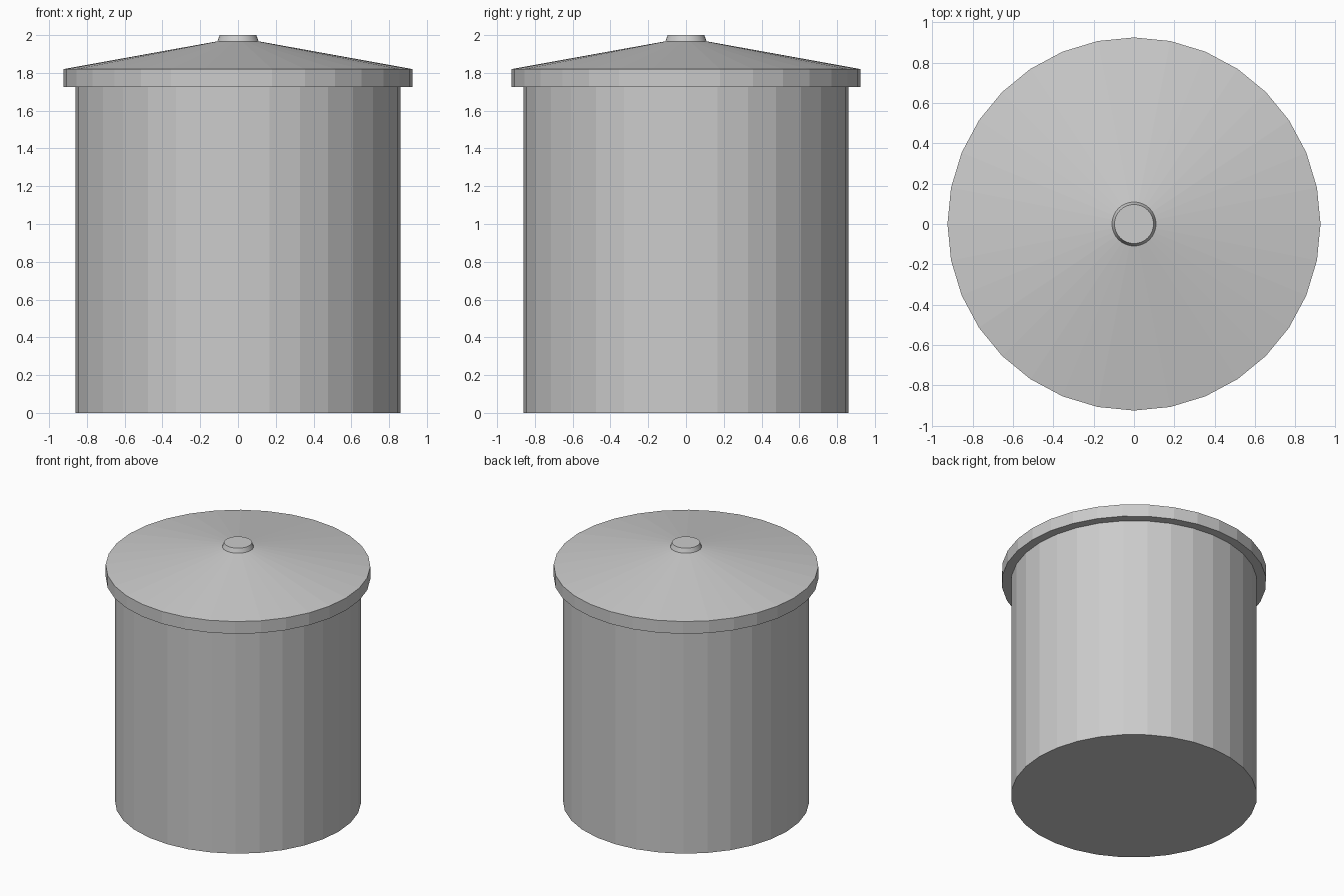
import bpy
import bmesh
from math import cos, sin, tau

SIDES = 32

cube = bpy.data.objects.get("Cube")
if cube:
    bpy.data.objects.remove(cube, do_unlink=True)

GREY = (0.6, 0.6, 0.6, 1.0)
metal = bpy.data.materials.new("plain grey metal")
metal.use_nodes = True
metal.diffuse_color = GREY
metal.node_tree.nodes["Principled BSDF"].inputs["Base Color"].default_value = GREY


def turned_part(name, profile):
    """Closed faceted solid turned around z from (radius, height) points."""
    bm = bmesh.new()
    rings = [[bm.verts.new((r * cos(tau * i / SIDES), r * sin(tau * i / SIDES), z))
              for i in range(SIDES)] for r, z in profile]
    for low, high in zip(rings, rings[1:]):
        for i in range(SIDES):
            j = (i + 1) % SIDES
            bm.faces.new((low[i], low[j], high[j], high[i]))
    bm.faces.new(rings[0][::-1])
    bm.faces.new(rings[-1])
    mesh = bpy.data.meshes.new(name)
    bm.to_mesh(mesh)
    bm.free()
    mesh.materials.append(metal)
    obj = bpy.data.objects.new(name, mesh)
    bpy.context.collection.objects.link(obj)
    return obj


# Straight container body
turned_part("body", [(0.86, 0), (0.86, 1.74)])

# Overhanging lid: upright rim and shallow cone
turned_part("lid", [(0.925, 1.725), (0.925, 1.82), (0.11, 1.967)])

# Small tapered knob
knob = turned_part("knob", [(0.112, 1.96), (0.097, 2.0)])
for face in knob.data.polygons:
    face.use_smooth = len(face.vertices) == 4
for edge in knob.data.edges:
    a, b = (knob.data.vertices[v].co.z for v in edge.vertices)
    edge.use_edge_sharp = abs(a - b) < 0.001
